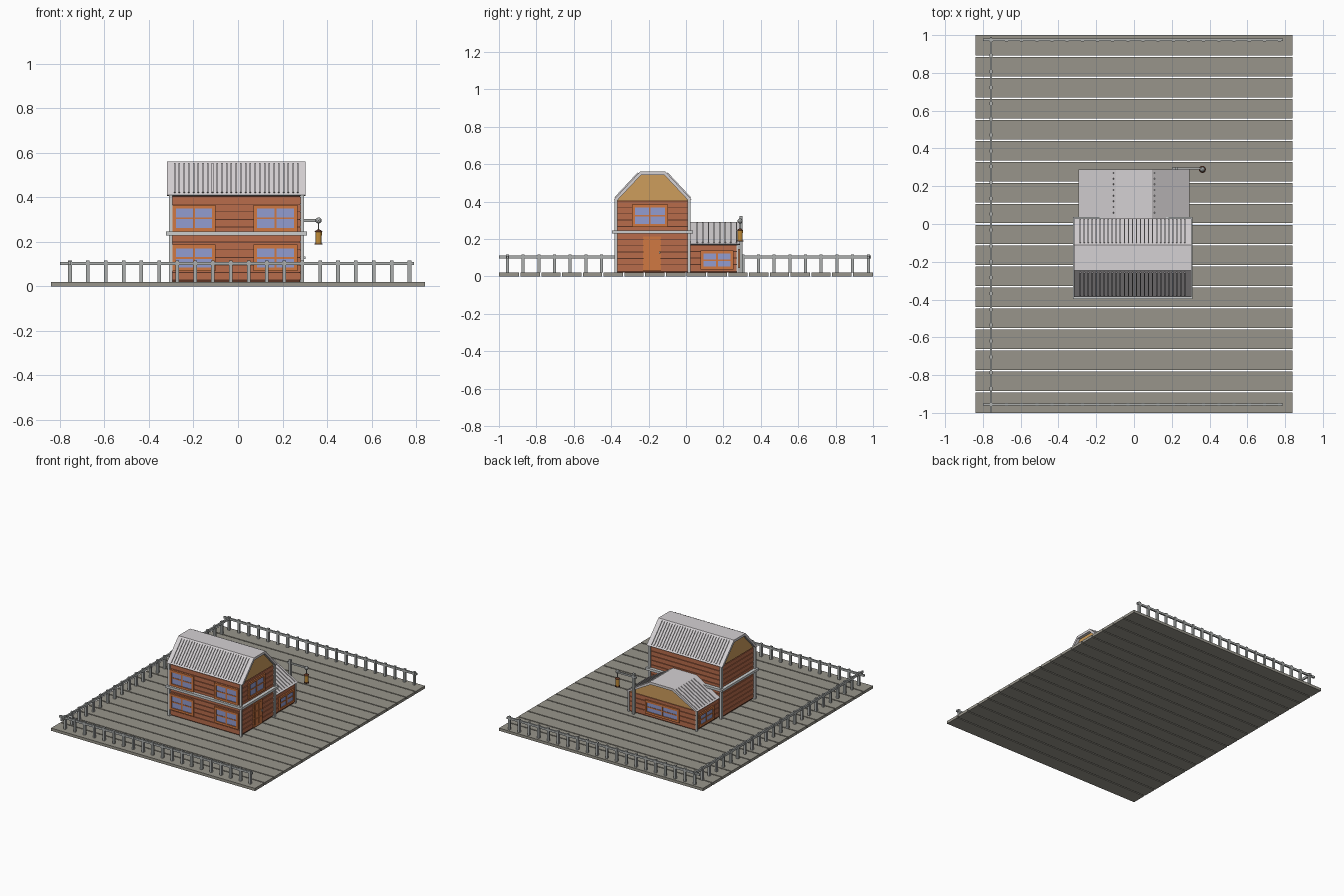
import bpy, bmesh, math
from mathutils import Matrix, Vector

cube = bpy.data.objects.get("Cube")
if cube:
    bpy.data.objects.remove(cube, do_unlink=True)


def material(name, r, g, b):
    lin = [((c / 255 + 0.055) / 1.055) ** 2.4 for c in (r, g, b)] + [1]
    m = bpy.data.materials.new(name)
    m.use_nodes = True
    m.diffuse_color = lin
    m.node_tree.nodes["Principled BSDF"].inputs["Base Color"].default_value = lin
    return m


DECK = material("deck grey", 152, 149, 139)
SIDING = material("siding brown", 184, 108, 75)
GROOVE = material("dark brown", 92, 52, 36)
ROOF = material("roof pale grey", 213, 209, 211)
TRIM = material("trim grey", 203, 206, 206)
FRAME = material("frame orange", 208, 120, 66)
GLASS = material("glass blue", 146, 156, 208)
GABLE = material("gable tan", 206, 157, 92)
FENCE = material("fence grey", 172, 175, 174)
LAMP = material("lamp amber", 196, 142, 56)


def finish(name, bm, mat):
    bmesh.ops.recalc_face_normals(bm, faces=bm.faces)
    mesh = bpy.data.meshes.new(name)
    bm.to_mesh(mesh)
    bm.free()
    mesh.materials.append(mat)
    ob = bpy.data.objects.new(name, mesh)
    bpy.context.collection.objects.link(ob)
    return ob


def boxes(name, mat, spans):
    """One object made of boxes, each given as (x0, x1, y0, y1, z0, z1)."""
    bm = bmesh.new()
    for x0, x1, y0, y1, z0, z1 in spans:
        mid = Vector((x0 + x1, y0 + y1, z0 + z1)) / 2
        size = Matrix.Diagonal((x1 - x0, y1 - y0, z1 - z0, 1))
        bmesh.ops.create_cube(bm, size=1, matrix=Matrix.Translation(mid) @ size)
    return finish(name, bm, mat)


def prism(name, mat, outline, a, b, along):
    """Extrude an outline (side, z) from a to b along x or y."""
    bm = bmesh.new()
    put = (lambda s, z, t: (t, s, z)) if along == "x" else (lambda s, z, t: (s, t, z))
    face = bm.faces.new([bm.verts.new(put(s, z, a)) for s, z in outline])
    new = bmesh.ops.extrude_face_region(bm, geom=[face])["geom"]
    shift = Vector(put(0, 0, b - a))
    bmesh.ops.translate(bm, vec=shift, verts=[v for v in new if isinstance(v, bmesh.types.BMVert)])
    return finish(name, bm, mat)


def roof(name, centre, eave, eave_z, flat, top_z, a, b, along, ribs, inset):
    """Flat-topped roof shell with slope ribs and gable panels."""
    t = 0.018
    outer = [(centre - eave, eave_z), (centre - flat, top_z),
             (centre + flat, top_z), (centre + eave, eave_z)]
    inner = [(centre + eave - t, eave_z - 0.004), (centre + flat - t / 3, top_z - t),
             (centre - flat + t / 3, top_z - t), (centre - eave + t, eave_z - 0.004)]
    prism(name, ROOF, outer + inner, a, b, along)
    prism(name + "_gable", GABLE, inner, a + inset, b - inset, along)
    bm = bmesh.new()
    length = math.hypot(eave - flat, top_z - eave_z)
    for side in (-1, 1):
        slope = math.atan2(top_z - eave_z, -side * (eave - flat))
        s, z = centre + side * (eave + flat) / 2, (top_z + eave_z) / 2
        for r in ribs:
            pos, turn = (((r, s, z), Matrix.Rotation(slope, 4, "X")) if along == "x"
                         else ((s, r, z), Matrix.Rotation(-slope, 4, "Y")))
            size = (0.007, length * 0.88, 0.012) if along == "x" else (length * 0.88, 0.007, 0.012)
            bmesh.ops.create_cube(bm, size=1, matrix=Matrix.Translation(pos) @ turn
                                  @ Matrix.Diagonal((*size, 1)))
    finish(name + "_ribs", bm, ROOF)


def walls(name, x0, x1, y0, y1, top, pitch):
    """Dark core wrapped in horizontal boards."""
    d = 0.006
    boxes(name + "_core", GROOVE, [(x0 + d, x1 - d, y0 + d, y1 - d, 0.02, top)])
    count = round((top - 0.03) / pitch)
    step = (top - 0.03) / count
    boxes(name + "_boards", SIDING, [(x0, x1, y0, y1, 0.03 + i * step, 0.03 + (i + 1) * step - 0.004)
                                     for i in range(count)])


def window(name, axis, face, out, c0, c1, z0, z1):
    """Four-pane window on a wall; axis is the wall normal, out its sign."""
    def span(a, b, lo, hi, depth, back=0.004):
        n0, n1 = sorted((face - out * back, face + out * depth))
        return (n0, n1, a, b, lo, hi) if axis == "x" else (a, b, n0, n1, lo, hi)
    w, m = 0.016, (c0 + c1) / 2
    zm = (z0 + z1) / 2
    boxes(name + "_glass", GLASS, [span(c0 + w, c1 - w, z0 + w, z1 - w, 0.004)])
    boxes(name + "_frame", FRAME, [
        span(c0, c1, z0, z0 + w, 0.01), span(c0, c1, z1 - w, z1, 0.01),
        span(c0, c0 + w, z0 + w, z1 - w, 0.01), span(c1 - w, c1, z0 + w, z1 - w, 0.01),
        span(m - 0.005, m + 0.005, z0 + w, z1 - w, 0.008),
        span(c0 + w, c1 - w, zm - 0.004, zm + 0.004, 0.007)])


def rod(name, mat, centre, r1, r2, depth, sides=12):
    bm = bmesh.new()
    bmesh.ops.create_cone(bm, cap_ends=True, segments=sides, radius1=r1, radius2=r2,
                          depth=depth, matrix=Matrix.Translation(centre))
    return finish(name, bm, mat)


# Plank deck
pitch = 2 / 18
boxes("deck_planks", DECK, [(-0.84, 0.84, -1 + i * pitch + 0.004, -1 + (i + 1) * pitch - 0.004, 0, 0.02)
                            for i in range(18)])
boxes("deck_ends", DECK, [(-0.84, 0.84, s - 0.005, s + 0.005, 0, 0.02) for s in (-0.995, 0.995)])

# Fences on three sides
H = 0.008
for name, y in (("front_fence", -0.955), ("back_fence", 0.975)):
    posts = [(x - H, x + H, y - H, y + H, 0.02, 0.117) for x in [-0.755 + i * 0.0803 for i in range(20)]]
    boxes(name, FENCE, posts + [(-0.80, 0.79, y - 0.006, y + 0.006, 0.095, 0.11)])
posts = [(-0.757 - H, -0.757 + H, y - H, y + H, 0.02, 0.117) for y in [-0.955 + i * 0.0839 for i in range(24)]]
boxes("side_fence", FENCE, posts + [(-0.763, -0.751, -1, 0.99, 0.095, 0.112)])

# Main house
X0, X1, Y0, Y1 = -0.30, 0.285, -0.372, 0.014
walls("main_walls", X0, X1, Y0, Y1, 0.405, 0.034)
roof("main_roof", -0.178, 0.208, 0.41, 0.068, 0.56, -0.318, 0.304, "x",
     [-0.285 + i * 0.0213 for i in range(27)], 0.022)
boxes("main_corner_posts", TRIM, [(x - H, x + H, y - H, y + H, 0.02, 0.41)
                                  for x in (X0 - 0.003, X1 + 0.003) for y in (Y0 - 0.003, Y1 + 0.003)])
lo, hi, e = 0.228, 0.246, 0.024
boxes("storey_band", TRIM, [
    (X0 - e, X1 + e, Y0 - e, Y0, lo, hi), (X0 - e, X1 + e, Y1, Y1 + e, lo, hi),
    (X0 - e, X0, Y0, Y1, lo, hi), (X1, X1 + e, Y0, Y1, lo, hi)])
for level, z0, z1 in (("lower", 0.068, 0.187), ("upper", 0.247, 0.365)):
    window(level + "_front_window_right", "y", Y0, -1, -0.295, -0.10, z0, z1)
    window(level + "_front_window_left", "y", Y0, -1, 0.07, 0.267, z0, z1)
window("side_window", "x", X1, 1, -0.29, -0.097, 0.265, 0.385)

# Side door with raised panels and a knob
boxes("door", FRAME, [(X1 - 0.004, X1 + 0.008, -0.23, -0.133, 0.03, 0.213)])
boxes("door_panels", FRAME, [(X1, X1 + 0.012, y, y + 0.03, z, z + 0.045)
                             for y in (-0.216, -0.177) for z in (0.045, 0.1, 0.155)])
boxes("door_knob", TRIM, [(X1, X1 + 0.018, -0.144, -0.137, 0.122, 0.134)])

# Rear annex
AX, AY = 0.28, 0.275
walls("annex_walls", -AX, AX, Y1, AY, 0.17, 0.035)
roof("annex_roof", 0, 0.293, 0.172, 0.095, 0.29, Y1, 0.288, "y",
     [0.06 + i * 0.03 for i in range(8)], 0.016)
boxes("annex_corner_posts", TRIM, [(x - 0.006, x + 0.006, AY - 0.006, AY + 0.006, 0.02, 0.168)
                                   for x in (-AX, AX)])
window("annex_back_window", "y", AY, 1, -0.14, 0.14, 0.045, 0.145)
for side, name in ((-1, "annex_right_window"), (1, "annex_left_window")):
    window(name, "x", side * AX, side, 0.078, 0.255, 0.038, 0.137)

# Lamp post with hanging lantern
LX, LY = 0.362, 0.285
boxes("lamp_post", FENCE, [(0.218, 0.234, LY, LY + 0.016, 0.02, 0.322),
                           (0.20, LX, LY + 0.003, LY + 0.013, 0.29, 0.302)])
LY += 0.004
bm = bmesh.new()
bmesh.ops.create_icosphere(bm, subdivisions=2, radius=0.014, matrix=Matrix.Translation((LX, LY, 0.296)))
finish("lamp_arm_ball", bm, FENCE)
rod("lantern_chain", FENCE, (LX, LY, 0.27), 0.003, 0.003, 0.05, 6)
rod("lantern_body", LAMP, (LX, LY, 0.219), 0.013, 0.015, 0.056)
rod("lantern_cap", GROOVE, (LX, LY, 0.25), 0.019, 0.006, 0.01)
rod("lantern_base", GROOVE, (LX, LY, 0.19), 0.018, 0.018, 0.006)
